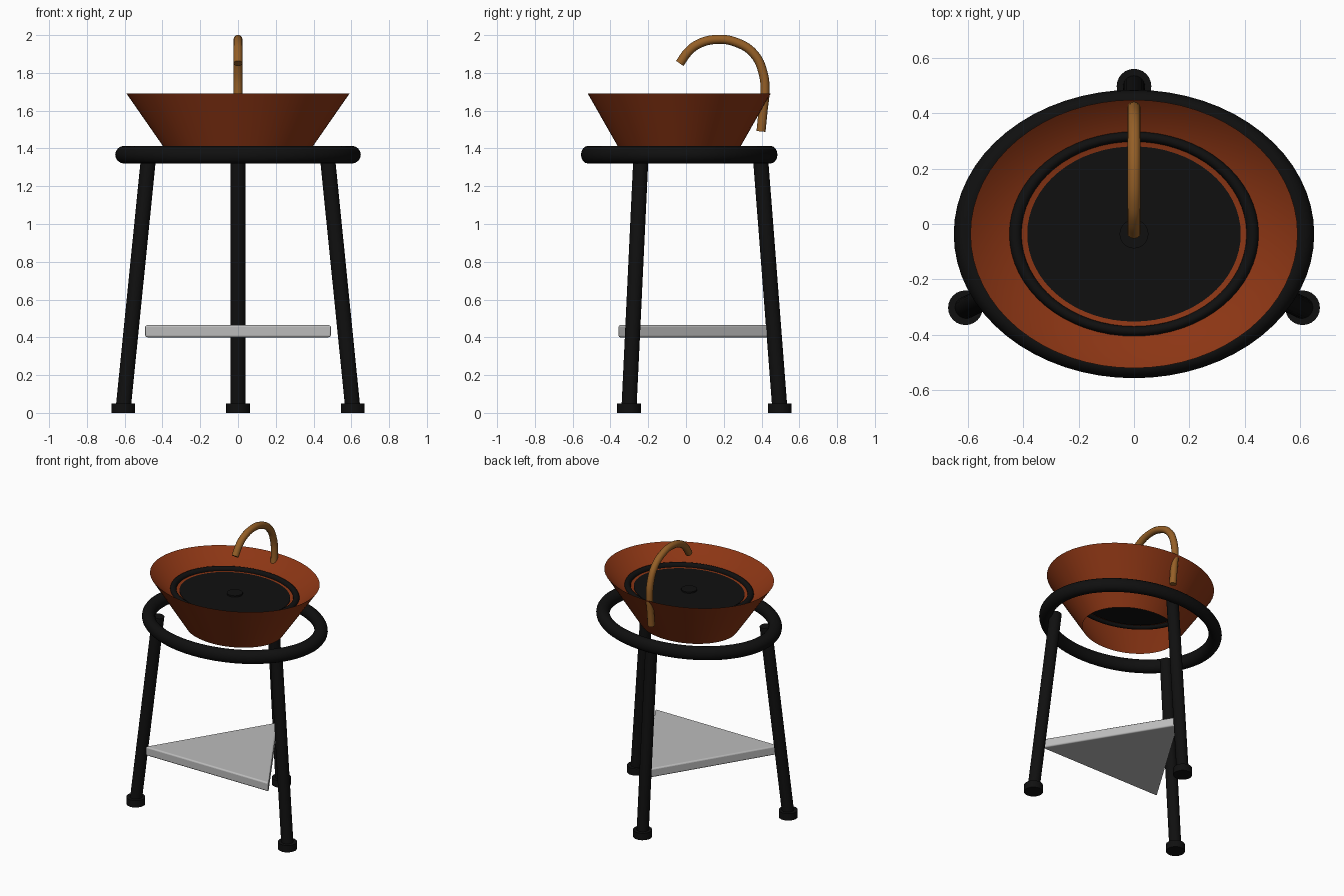
import bpy, bmesh
from math import sin, cos, pi, radians
from mathutils import Vector

cube = bpy.data.objects.get("Cube")
if cube:
    bpy.data.objects.remove(cube, do_unlink=True)


def material(name, rgb, rough=0.6):
    m = bpy.data.materials.new(name)
    m.use_nodes = True
    m.diffuse_color = (*rgb, 1)
    bsdf = m.node_tree.nodes["Principled BSDF"]
    bsdf.inputs["Base Color"].default_value = (*rgb, 1)
    bsdf.inputs["Roughness"].default_value = rough
    return m


BLACK = material("black iron", (0.005, 0.005, 0.005))
COPPER = material("red copper", (0.26, 0.036, 0.007))
BRASS = material("aged brass", (0.30, 0.115, 0.02))
GREY = material("pale grey", (0.5, 0.5, 0.5))

CENTRE_Y = -0.036   # bowl and ring are oval around this line
SQUASH = 0.82


def finish(obj, name, mat, smooth=True):
    obj.name = obj.data.name = name
    obj.data.materials.append(mat)
    if smooth:
        bpy.ops.object.select_all(action="DESELECT")
        obj.select_set(True)
        bpy.context.view_layer.objects.active = obj
        bpy.ops.object.shade_smooth_by_angle(angle=radians(35))
    return obj


def from_bmesh(bm, name, mat):
    mesh = bpy.data.meshes.new(name)
    bm.to_mesh(mesh)
    bm.free()
    obj = bpy.data.objects.new(name, mesh)
    bpy.context.collection.objects.link(obj)
    return finish(obj, name, mat)


def lathe(name, profile, mat, sides=64):
    """Oval surface of revolution through (radius, height) points."""
    bm = bmesh.new()
    rings = [[bm.verts.new((r * cos(2 * pi * i / sides),
                            CENTRE_Y + SQUASH * r * sin(2 * pi * i / sides), z))
              for i in range(sides)] for r, z in profile]
    for low, high in zip(rings, rings[1:]):
        for i in range(sides):
            j = (i + 1) % sides
            bm.faces.new((low[i], low[j], high[j], high[i]))
    return from_bmesh(bm, name, mat)


def rod(name, start, end, radius, mat, sides=24):
    start, end = Vector(start), Vector(end)
    axis = end - start
    bpy.ops.mesh.primitive_cylinder_add(
        vertices=sides, radius=radius, depth=axis.length, location=(start + end) / 2,
        rotation=axis.to_track_quat("Z", "Y").to_euler())
    return finish(bpy.context.object, name, mat)


def oval_ring(name, major, minor, z, squash, mat):
    bpy.ops.mesh.primitive_torus_add(
        major_segments=64, minor_segments=16, major_radius=major,
        minor_radius=minor, location=(0, CENTRE_Y, z))
    obj = bpy.context.object
    obj.scale.y = squash
    return finish(obj, name, mat)


# Basin: flared outer skirt, open below, with a shallow dish inside
lathe("bowl", [(0.34, 1.33), (0.59, 1.69), (0.45, 1.585), (0.38, 1.575)], COPPER)
disc = rod("basin_floor", (0, CENTRE_Y, 1.57), (0, CENTRE_Y, 1.58), 0.385, BLACK, 64)
disc.scale.y = SQUASH
oval_ring("basin_band", 0.428, 0.022, 1.583, SQUASH, BLACK)
rod("drain", (0, CENTRE_Y, 1.575), (0, CENTRE_Y, 1.59), 0.052, BLACK, 32)

# Support ring and three splayed legs with feet
oval_ring("support_ring", 0.603, 0.047, 1.367, 0.8, BLACK)
legs = {
    "front_right": ((-0.472, -0.238), (-0.608, -0.302)),
    "front_left": ((0.472, -0.238), (0.608, -0.302)),
    "back": ((0, 0.393), (0, 0.497)),
}
for side, (top, foot) in legs.items():
    rod(side + "_leg", (*foot, 0.02), (*top, 1.37), 0.04, BLACK)
    rod(side + "_foot", (*foot, 0), (*foot, 0.05), 0.0625, BLACK)

# Triangular shelf between the legs
bm = bmesh.new()
corners = [(-0.495, -0.357), (0.495, -0.357), (0, 0.45)]
base = bm.faces.new([bm.verts.new((x, y, 0.4)) for x, y in corners])
top = bmesh.ops.extrude_face_region(bm, geom=[base])
bmesh.ops.translate(bm, vec=(0, 0, 0.065),
                    verts=[g for g in top["geom"] if isinstance(g, bmesh.types.BMVert)])
bmesh.ops.recalc_face_normals(bm, faces=bm.faces)
shelf = from_bmesh(bm, "shelf", GREY)
bevel = shelf.modifiers.new("soft edges", "BEVEL")
bevel.width, bevel.segments = 0.01, 3

# Curved spout
path = [(0.397, 1.49), (0.408, 1.6), (0.418, 1.7), (0.408, 1.8), (0.36, 1.9),
        (0.27, 1.96), (0.16, 1.977), (0.06, 1.95), (0.01, 1.91), (-0.033, 1.85)]
curve = bpy.data.curves.new("spout", "CURVE")
curve.dimensions = "3D"
curve.bevel_depth, curve.bevel_resolution = 0.024, 4
curve.resolution_u = 6
curve.use_fill_caps = True
spline = curve.splines.new("BEZIER")
spline.bezier_points.add(len(path) - 1)
for point, (y, z) in zip(spline.bezier_points, path):
    point.co = (0, y, z)
    point.handle_left_type = point.handle_right_type = "AUTO"
curve.materials.append(BRASS)
spout = bpy.data.objects.new("spout", curve)
bpy.context.collection.objects.link(spout)
